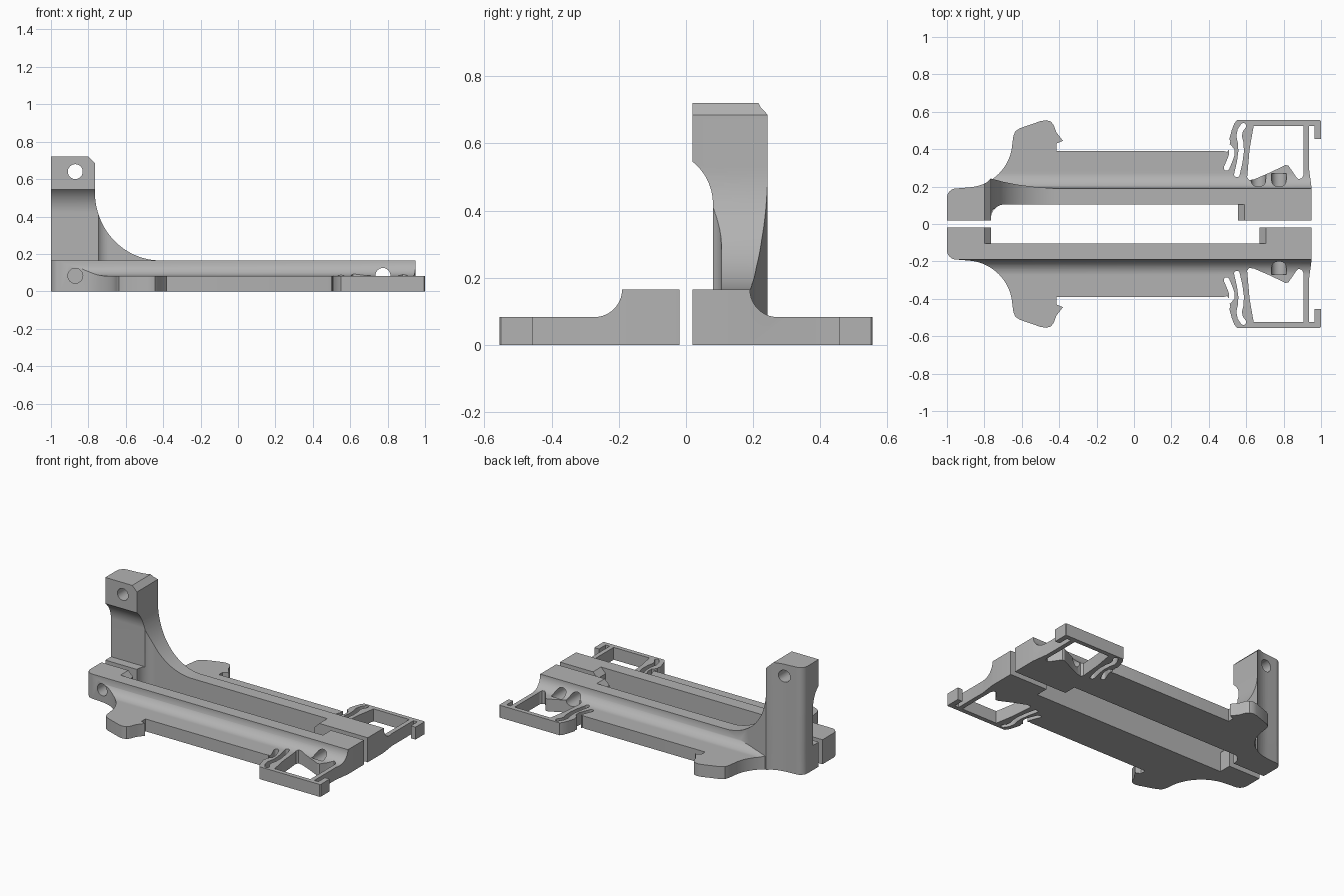
import bpy, bmesh
from math import sin, cos, radians, atan2, pi
from mathutils import Vector

cube = bpy.data.objects.get("Cube")
if cube:
    bpy.data.objects.remove(cube, do_unlink=True)

grey = bpy.data.materials.new("plain_grey")
grey.use_nodes = True
colour = (0.45, 0.45, 0.45, 1)
grey.diffuse_color = colour
grey.node_tree.nodes["Principled BSDF"].inputs["Base Color"].default_value = colour

RAIL, PLATE = 0.165, 0.083


def arc(cx, cy, rx, ry, a0, a1, n=16):
    steps = [radians(a0 + (a1 - a0) * i / n) for i in range(n + 1)]
    return [(cx + rx * cos(a), cy + ry * sin(a)) for a in steps]


def prism(name, pts, axis, lo, hi):
    """Extrude a 2D profile along an axis; the profile uses the other two axes."""
    place = {"x": lambda p: (lo, p[0], p[1]),
             "y": lambda p: (p[0], lo, p[1]),
             "z": lambda p: (p[0], p[1], lo)}[axis]
    bm = bmesh.new()
    face = bm.faces.new([bm.verts.new(place(p)) for p in pts])
    ext = bmesh.ops.extrude_face_region(bm, geom=[face])["geom"]
    move = Vector([hi - lo if a == axis else 0 for a in "xyz"])
    bmesh.ops.translate(bm, vec=move, verts=[v for v in ext if isinstance(v, bmesh.types.BMVert)])
    bmesh.ops.recalc_face_normals(bm, faces=bm.faces)
    mesh = bpy.data.meshes.new(name)
    bm.to_mesh(mesh)
    bm.free()
    mesh.materials.append(grey)
    obj = bpy.data.objects.new(name, mesh)
    bpy.context.collection.objects.link(obj)
    return obj


def combine(obj, tool, operation="DIFFERENCE"):
    mod = obj.modifiers.new("combine", "BOOLEAN")
    mod.operation, mod.solver, mod.object = operation, "EXACT", tool
    bpy.context.view_layer.update()
    graph = bpy.context.evaluated_depsgraph_get()
    mesh = bpy.data.meshes.new_from_object(obj.evaluated_get(graph))
    obj.modifiers.clear()
    obj.data = mesh
    bpy.data.objects.remove(tool, do_unlink=True)


def ribbon(path, width):
    """Outline of a round-ended slot following a path."""
    pts = [Vector(p) for p in path]
    left, right = [], []
    for i, p in enumerate(pts):
        d = (pts[min(i + 1, len(pts) - 1)] - pts[max(i - 1, 0)]).normalized()
        n = Vector((-d.y, d.x)) * width / 2
        left.append(tuple(p + n))
        right.append(tuple(p - n))
    d = pts[0] - pts[1]
    a = atan2(d.y, d.x) * 180 / pi
    start = arc(*pts[0], width / 2, width / 2, a - 90, a + 90, 8)[1:-1]
    d = pts[-1] - pts[-2]
    a = atan2(d.y, d.x) * 180 / pi
    end = arc(*pts[-1], width / 2, width / 2, a - 90, a + 90, 8)[1:-1]
    return right + end + left[::-1] + start


def drill(obj, x, z, y0, y1, r=0.04):
    combine(obj, prism("drill", arc(x, z, r, r, 0, 345, 23), "y", y0, y1))


# Rounded rear-left edge shared by the plate and the tower
END = [(-1, 0.02), (-1, 0.14)] + arc(-0.95, 0.14, 0.05, 0.05, 170, 100, 6) + [(-0.95, 0.19)]
SWEEP = arc(-0.90, 0.445, 0.25, 0.25, -86, -4, 18)

# Plan outline: wing, long edge and outer clip frame
OUTLINE = END + SWEEP + [
    (-0.645, 0.47), (-0.635, 0.495), (-0.61, 0.512), (-0.50, 0.55), (-0.47, 0.555),
    (-0.445, 0.548), (-0.43, 0.53), (-0.415, 0.49), (-0.38, 0.445), (-0.415, 0.43),
    (-0.415, 0.39), (0.48, 0.39), (0.50, 0.385), (0.515, 0.44), (0.51, 0.455),
    (0.522, 0.50), (0.535, 0.535), (0.55, 0.555), (0.995, 0.555), (1, 0.55),
    (1, 0.455), (0.965, 0.455), (0.965, 0.525), (0.935, 0.525), (0.935, 0.30),
    (0.95, 0.19), (0.95, 0.02)]
WINDOW = [(0.605, 0.25), (0.615, 0.235), (0.64, 0.238), (0.72, 0.272), (0.81, 0.315),
          (0.825, 0.313), (0.865, 0.255), (0.88, 0.24), (0.897, 0.245), (0.905, 0.26),
          (0.905, 0.525), (0.64, 0.525), (0.618, 0.40)]
OPEN_SLOT = [(0.495, 0.30), (0.512, 0.34), (0.523, 0.37), (0.523, 0.395), (0.508, 0.412), (0.47, 0.42)]
CLOSED_SLOT = [(0.55, 0.265), (0.565, 0.33), (0.573, 0.39), (0.57, 0.435), (0.562, 0.47),
               (0.568, 0.50), (0.585, 0.525)]


def bracket(name, recess_end):
    body = prism(name, OUTLINE, "z", 0, RAIL)
    # Concave flank leading from the rail down to the plate
    flank = [(0.19, 0.3)] + arc(0.273, RAIL + 0.001, 0.083, 0.083, 180, 270) + [(0.8, PLATE), (0.8, 0.3)]
    combine(body, prism("flank", flank, "x", -1.2, 1.2))
    # Inner recess with chamfered ends
    recess = [(-0.765, -0.1), (recess_end, -0.1), (recess_end, 0.13),
              (recess_end + 0.07, 0.2), (-0.835, 0.2), (-0.765, 0.13)]
    combine(body, prism("recess", recess, "y", -0.1, 0.105))
    # Clip window and spring slots
    combine(body, prism("window", WINDOW, "z", -0.1, 0.4))
    combine(body, prism("slot", ribbon(OPEN_SLOT, 0.03), "z", -0.1, 0.4))
    combine(body, prism("slot", ribbon(CLOSED_SLOT, 0.03), "z", -0.1, 0.4))
    drill(body, 0.775, 0.085, -0.1, 0.27)
    return body


def smooth(obj):
    bpy.ops.object.select_all(action="DESELECT")
    obj.select_set(True)
    bpy.context.view_layer.objects.active = obj
    bpy.ops.object.shade_smooth_by_angle(angle=radians(28))


# Front bracket, mirrored
front = bracket("front_bracket", 0.67)
drill(front, -0.87, PLATE, -0.1, 0.3)
for v in front.data.vertices:
    v.co.y = -v.co.y
front.data.flip_normals()

# Back bracket
back = bracket("back_bracket", 0.555)
drill(back, 0.665, 0.085, 0.12, 0.27)

# Upright tower with a curved gusset
plan = END + [p for p in SWEEP if p[0] < -0.775] + [(-0.765, 0.243)]
plan += [(-0.70, 0.226), (-0.62, 0.21), (-0.52, 0.197), (-0.42, 0.19), (-0.42, 0.105)]
plan += arc(-0.69, 0.03, 0.075, 0.075, 90, 180, 10) + [(-0.765, 0.02)]
tower = prism("tower", plan, "z", 0, 0.8)
side = [(-1.1, -0.1), (-0.3, -0.1), (-0.3, RAIL)]
side += arc(-0.415, 0.53, 0.35, 0.365, 270, 180, 28)
side += [(-0.765, 0.685), (-0.80, 0.72), (-1.1, 0.72)]
combine(tower, prism("side", side, "y", -0.1, 0.4), "INTERSECT")
hollow = [(-0.1, RAIL), (0.08, RAIL)] + arc(-0.08, 0.42, 0.16, 0.16, 0, 51) + [(-0.1, 0.545)]
combine(tower, prism("hollow", hollow, "x", -1.2, -0.3))
drill(tower, -0.87, 0.64, -0.1, 0.4)
combine(back, tower, "UNION")

for part in (front, back):
    smooth(part)
